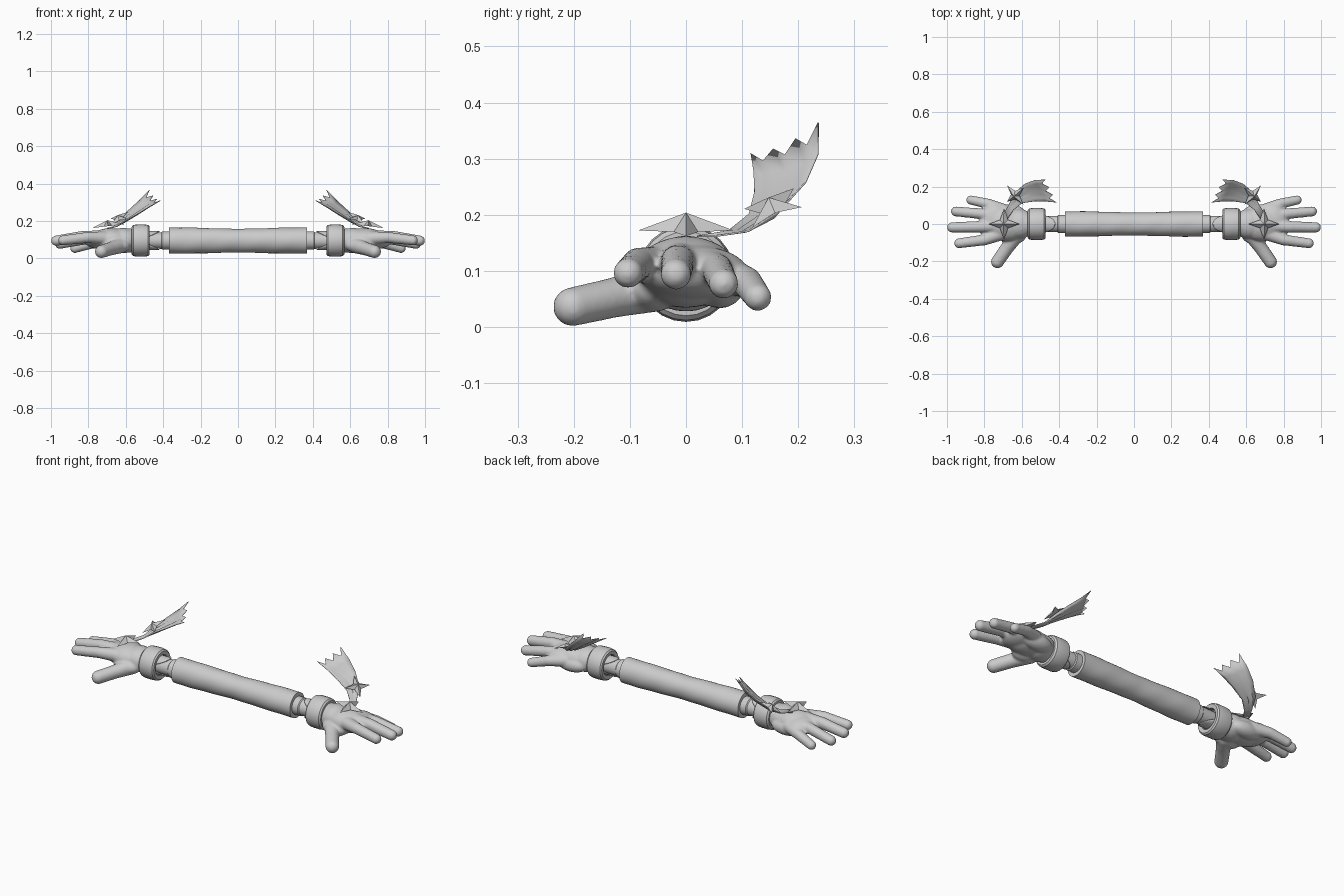
import bpy, bmesh, math
from mathutils import Vector

if "Cube" in bpy.data.objects:
    bpy.data.objects.remove(bpy.data.objects["Cube"])

grey = bpy.data.materials.new("plain grey")
grey.diffuse_color = (0.6, 0.6, 0.6, 1)
grey.use_nodes = True
grey.node_tree.nodes["Principled BSDF"].inputs["Base Color"].default_value = grey.diffuse_color
AXIS_Z = 0.095


def finish(name, bm, smooth=35):
    bmesh.ops.recalc_face_normals(bm, faces=bm.faces)
    me = bpy.data.meshes.new(name)
    bm.to_mesh(me)
    bm.free()
    ob = bpy.data.objects.new(name, me)
    bpy.context.collection.objects.link(ob)
    me.materials.append(grey)
    bpy.ops.object.select_all(action='DESELECT')
    ob.select_set(True)
    bpy.context.view_layer.objects.active = ob
    if smooth:
        bpy.ops.object.shade_smooth_by_angle(angle=math.radians(smooth))
    return ob


def mirror_x(ob):
    """Copy the part to the other arm."""
    ob.modifiers.new("other arm", 'MIRROR').use_clip = False


def tube(name, rings, n=32, caps=True, wobble=0.0):
    """Lathe along x; rings are (x, radius_y, radius_z, z)."""
    bm = bmesh.new()
    loops = []
    for x, ry, rz, z in rings:
        loop = []
        for k in range(n):
            a = 2 * math.pi * k / n
            r = 1 + wobble * math.sin(3 * a + 17 * x) * math.cos(23 * x)
            loop.append(bm.verts.new((x, ry * r * math.cos(a), z + rz * r * math.sin(a))))
        loops.append(loop)
    for a, b in zip(loops, loops[1:]):
        for k in range(n):
            bm.faces.new((a[k], a[(k + 1) % n], b[(k + 1) % n], b[k]))
    if caps:
        bm.faces.new(loops[0])
        bm.faces.new(loops[-1])
    return finish(name, bm)


def blob(bm, c, r):
    """Ellipsoid, centre c and radii r."""
    geo = bmesh.ops.create_icosphere(bm, subdivisions=3, radius=1)
    for v in geo['verts']:
        v.co = Vector(c) + Vector(v.co[i] * r[i] for i in range(3))


def chain(bm, pts):
    """Rounded finger through points (x, y, z, radius)."""
    for a, b in zip(pts, pts[1:]):
        for i in range(9):
            p = [u + (w - u) * i / 8 for u, w in zip(a, b)]
            blob(bm, p[:3], (p[3],) * 3)


# Long sleeve, slightly wrinkled and thinner in the middle
rings = []
for i in range(33):
    x = -0.37 + 0.74 * i / 32
    r = 0.063 + 0.006 * min(1, abs(x) / 0.25)
    rings.append((x, r - 0.002, r, AXIS_Z))
tube("sleeve", rings, wobble=0.02)

# Bare forearm end and wrist
mirror_x(tube("forearm", [(x, r, r, AXIS_Z) for x, r in
                          ((0.34, 0.049), (0.405, 0.049), (0.41, 0.044), (0.53, 0.042))]))

# Cuff: padded ring with an opening toward the sleeve
cuff = [(0.50, 0.052), (0.476, 0.056), (0.473, 0.076), (0.48, 0.083), (0.50, 0.086),
        (0.54, 0.086), (0.56, 0.083), (0.568, 0.075), (0.569, 0.05)]
mirror_x(tube("cuff", [(x, r, r, AXIS_Z) for x, r in cuff], 24, caps=False))

# Pointed tongues reaching out of the cuff, above and below the wrist
bm = bmesh.new()
for s in (1, -1):
    grid = []
    for i in range(9):
        x = 0.42 + 0.08 * i / 8
        half = 1.3 * math.sqrt(i / 8) + 0.02
        grid.append([bm.verts.new((x, 0.051 * math.sin(half * t / 4),
                                   AXIS_Z + s * 0.051 * math.cos(half * t / 4)))
                     for t in range(-4, 5)])
    for a, b in zip(grid, grid[1:]):
        for k in range(8):
            bm.faces.new((a[k], a[k + 1], b[k + 1], b[k]))
ob = finish("cuff_tongue", bm)
ob.modifiers.new("thickness", 'SOLIDIFY').thickness = 0.004
mirror_x(ob)

# Hand: palm, four fingers and thumb fused into one skin
bm = bmesh.new()
chain(bm, [(0.54, 0, 0.095, 0.062), (0.60, 0, 0.095, 0.066)])
blob(bm, (0.615, 0, 0.095), (0.09, 0.08, 0.068))
blob(bm, (0.68, 0.0, 0.098), (0.115, 0.092, 0.064))
blob(bm, (0.74, 0.012, 0.098), (0.085, 0.098, 0.048))
blob(bm, (0.67, 0.06, 0.075), (0.09, 0.045, 0.042))
blob(bm, (0.65, -0.06, 0.068), (0.075, 0.05, 0.042))
for pts in (
    [(0.72, -0.055, 0.108, 0.036), (0.80, -0.085, 0.112, 0.030), (0.935, -0.103, 0.096, 0.027)],
    [(0.73, -0.01, 0.115, 0.036), (0.84, -0.015, 0.115, 0.031), (0.972, -0.018, 0.094, 0.028)],
    [(0.72, 0.04, 0.105, 0.036), (0.82, 0.055, 0.102, 0.029), (0.952, 0.067, 0.077, 0.027)],
    [(0.70, 0.075, 0.09, 0.034), (0.78, 0.108, 0.08, 0.028), (0.872, 0.128, 0.053, 0.025)],
    [(0.63, -0.06, 0.068, 0.042), (0.68, -0.13, 0.052, 0.036), (0.73, -0.202, 0.036, 0.035)],
):
    chain(bm, pts)
hand = finish("hand", bm)
re = hand.modifiers.new("fuse", 'REMESH')
re.mode, re.voxel_size, re.use_smooth_shade = 'VOXEL', 0.006, True
sm = hand.modifiers.new("soften", 'SMOOTH')
sm.factor, sm.iterations = 0.5, 6
mirror_x(hand)


def star(name, centre, normal, up, size, height):
    """Four pointed star with a raised middle."""
    n = Vector(normal).normalized()
    u = (Vector(up) - n * n.dot(Vector(up))).normalized()
    w = n.cross(u)
    c = Vector(centre)
    bm = bmesh.new()
    rim = []
    for k in range(8):
        r = size if k % 2 == 0 else size * 0.36
        a = k * math.pi / 4
        rim.append(bm.verts.new(c + u * r * math.cos(a) + w * r * math.sin(a)))
    top = bm.verts.new(c + n * height)
    for k in range(8):
        bm.faces.new((rim[k], rim[(k + 1) % 8], top))
    bm.faces.new(rim[::-1])
    mirror_x(finish(name, bm, 0))


star("hand_star", (0.695, 0, 0.172), (0.12, 0, 1), (0, 1, 0), 0.085, 0.032)
star("ribbon_star", (0.635, 0.155, 0.212), (0.4, -0.37, 0.9), (-0.6, 0.5, 0.5), 0.068, 0.022)

# Ribbon: widening curved sheet with a torn zigzag end
outer = [(.70, .05, .163), (.665, .11, .172), (.64, .165, .203),
         (.585, .212, .255), (.53, .234, .305), (.475, .235, .365)]
inner = [(.68, .02, .163), (.645, .075, .172), (.60, .112, .198),
         (.53, .122, .238), (.47, .12, .275), (.415, .115, .31)]
bm = bmesh.new()
rows = []
for i, (a, b) in enumerate(zip(outer, inner)):
    a, b = Vector(a), Vector(b)
    row = []
    for k in range(7):
        p = a.lerp(b, k / 6)
        p.z -= 0.012 * math.sin(math.pi * k / 6) * i / 5
        if i == 5 and k % 2:
            p = p.lerp(Vector(outer[4]).lerp(Vector(inner[4]), k / 6), 0.5)
        elif i > 1 and i < 5:
            p.z += 0.004 * (-1) ** k
        row.append(bm.verts.new(p))
    rows.append(row)
for a, b in zip(rows, rows[1:]):
    for k in range(6):
        bm.faces.new((a[k], a[k + 1], b[k + 1], b[k]))
ob = finish("ribbon", bm, 50)
ob.modifiers.new("thickness", 'SOLIDIFY').thickness = 0.003
mirror_x(ob)
